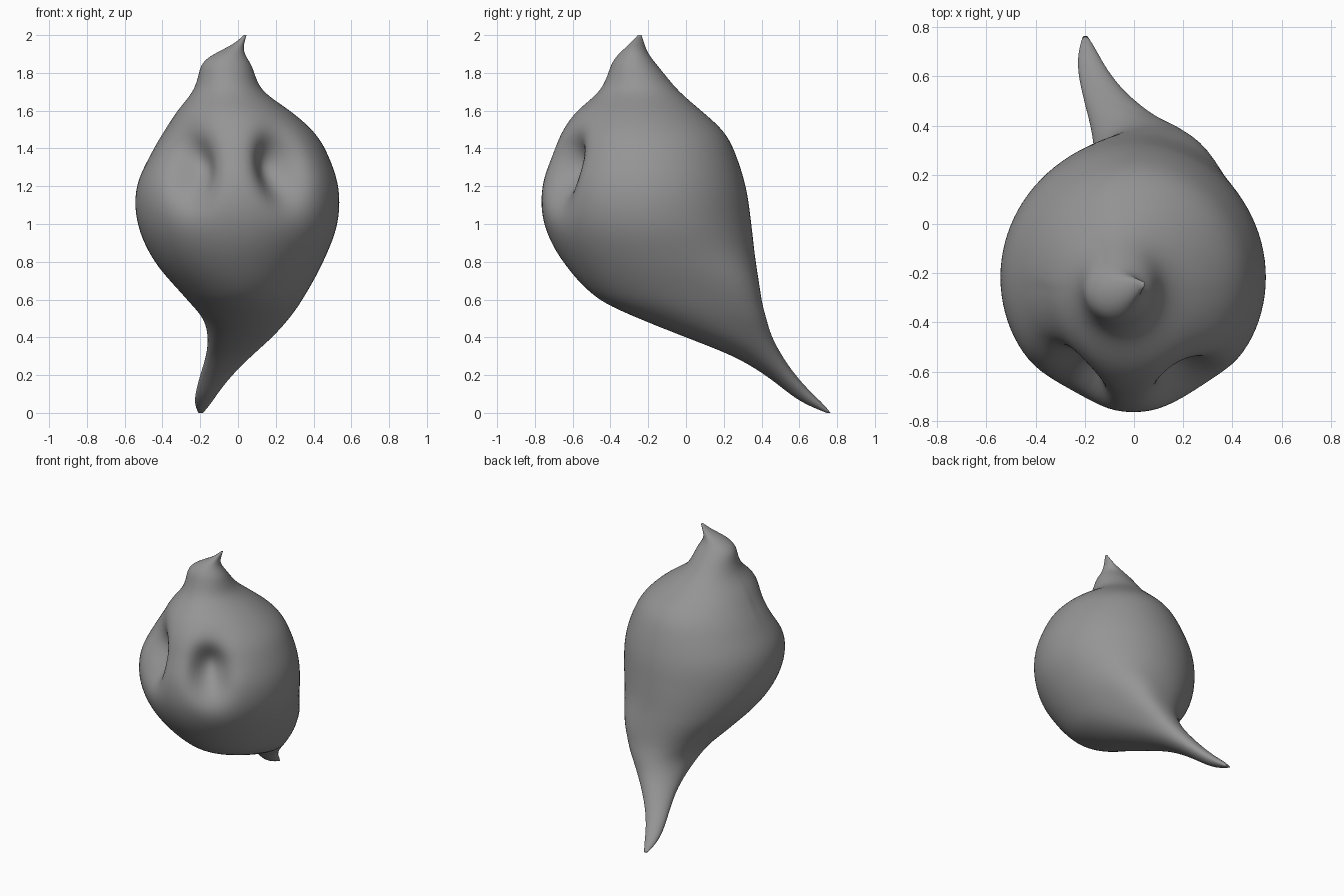
import bpy, bmesh, math
from mathutils import Vector

if "Cube" in bpy.data.objects:
    bpy.data.objects.remove(bpy.data.objects["Cube"])

# Horizontal sections, tail tip to crest tip: z, x min, x max, y min, y max
SECTIONS = [
    (0.00, -0.21, -0.185, 0.745, 0.765),
    (0.04, -0.23, -0.15, 0.64, 0.735),
    (0.10, -0.225, -0.11, 0.55, 0.67),
    (0.20, -0.20, -0.03, 0.42, 0.58),
    (0.30, -0.17, 0.07, 0.25, 0.51),
    (0.40, -0.16, 0.18, 0.00, 0.455),
    (0.50, -0.185, 0.27, -0.25, 0.42),
    (0.60, -0.27, 0.34, -0.46, 0.39),
    (0.80, -0.44, 0.45, -0.65, 0.365),
    (1.00, -0.53, 0.525, -0.75, 0.345),
    (1.20, -0.535, 0.53, -0.76, 0.315),
    (1.40, -0.445, 0.46, -0.695, 0.25),
    (1.50, -0.385, 0.39, -0.65, 0.19),
    (1.60, -0.32, 0.275, -0.575, 0.08),
    (1.70, -0.24, 0.135, -0.46, -0.035),
    (1.80, -0.205, 0.085, -0.41, -0.12),
    (1.85, -0.195, 0.07, -0.395, -0.16),
    (1.90, -0.135, 0.03, -0.36, -0.20),
    (1.95, -0.02, 0.03, -0.30, -0.22),
    (2.00, 0.03, 0.045, -0.255, -0.235),
]
SIDES, LEVELS = 96, 160


def slope(i, c):
    a, b = SECTIONS[max(i - 1, 0)], SECTIONS[min(i + 1, len(SECTIONS) - 1)]
    return (b[c] - a[c]) / (b[0] - a[0])


def section_at(z):
    """Hermite interpolation between sections, by height."""
    i = max(k for k in range(len(SECTIONS) - 1) if SECTIONS[k][0] <= z)
    a, b = SECTIONS[i], SECTIONS[i + 1]
    h = b[0] - a[0]
    t = (z - a[0]) / h
    s = t * t * (3 - 2 * t)
    return [a[c] * (1 - s) + b[c] * s
            + h * t * (1 - t) * ((1 - t) * slope(i, c) - t * slope(i + 1, c))
            for c in range(1, 5)]


def smooth_sections():
    zs = [2 * k / LEVELS for k in range(LEVELS + 1)]
    rows = [section_at(z) for z in zs]
    for _ in range(10):
        rows = [rows[0]] + [[(p + 2 * q + r) / 4 for p, q, r in zip(*rows[i - 1:i + 2])]
                            for i in range(1, LEVELS)] + [rows[-1]]
    return zip(zs, rows)


def flank(a, z):
    """Fuller back right flank where the body runs into the tail."""
    return 1 + 0.13 * math.exp(-((a - 0.9) / 0.45) ** 2 - ((z - 0.62) / 0.22) ** 2)


def press_eye(bm, x, z, lean, depth):
    """Push an upright oval hollow into the front of the body."""
    inward = Vector((-x * 1.2, 0.5, 0)).normalized()
    for v in bm.verts:
        if v.co.y < -0.25:
            dx = (v.co.x - x - lean * (v.co.z - z)) / 0.105
            dz = (v.co.z - z) / 0.17
            v.co += inward * depth * math.exp(-(dx * dx + dz * dz))


# Body: loft through the sections, closed at both tips
bm = bmesh.new()
rings = []
for z, (x0, x1, y0, y1) in smooth_sections():
    cx, cy, rx, ry = (x0 + x1) / 2, (y0 + y1) / 2, (x1 - x0) / 2, (y1 - y0) / 2
    ring = []
    for k in range(SIDES):
        a = 2 * math.pi * k / SIDES
        f = flank(a, z)
        ring.append(bm.verts.new((cx + f * rx * math.cos(a), cy + f * ry * math.sin(a), z)))
    rings.append(ring)
for low, high in zip(rings, rings[1:]):
    for k in range(SIDES):
        n = (k + 1) % SIDES
        bm.faces.new((low[k], low[n], high[n], high[k]))
bm.faces.new(rings[0][::-1])
bm.faces.new(rings[-1])

# Eye hollows
press_eye(bm, 0.23, 1.29, -0.18, 0.17)
press_eye(bm, -0.255, 1.29, 0.0, 0.15)

bmesh.ops.recalc_face_normals(bm, faces=bm.faces)
for f in bm.faces:
    f.smooth = True
mesh = bpy.data.meshes.new("body")
bm.to_mesh(mesh)
bm.free()
body = bpy.data.objects.new("body", mesh)
bpy.context.collection.objects.link(body)

# Dark grey skin
skin = bpy.data.materials.new("dark_grey")
skin.diffuse_color = (0.3, 0.3, 0.3, 1)
skin.use_nodes = True
skin.node_tree.nodes["Principled BSDF"].inputs["Base Color"].default_value = skin.diffuse_color
mesh.materials.append(skin)
